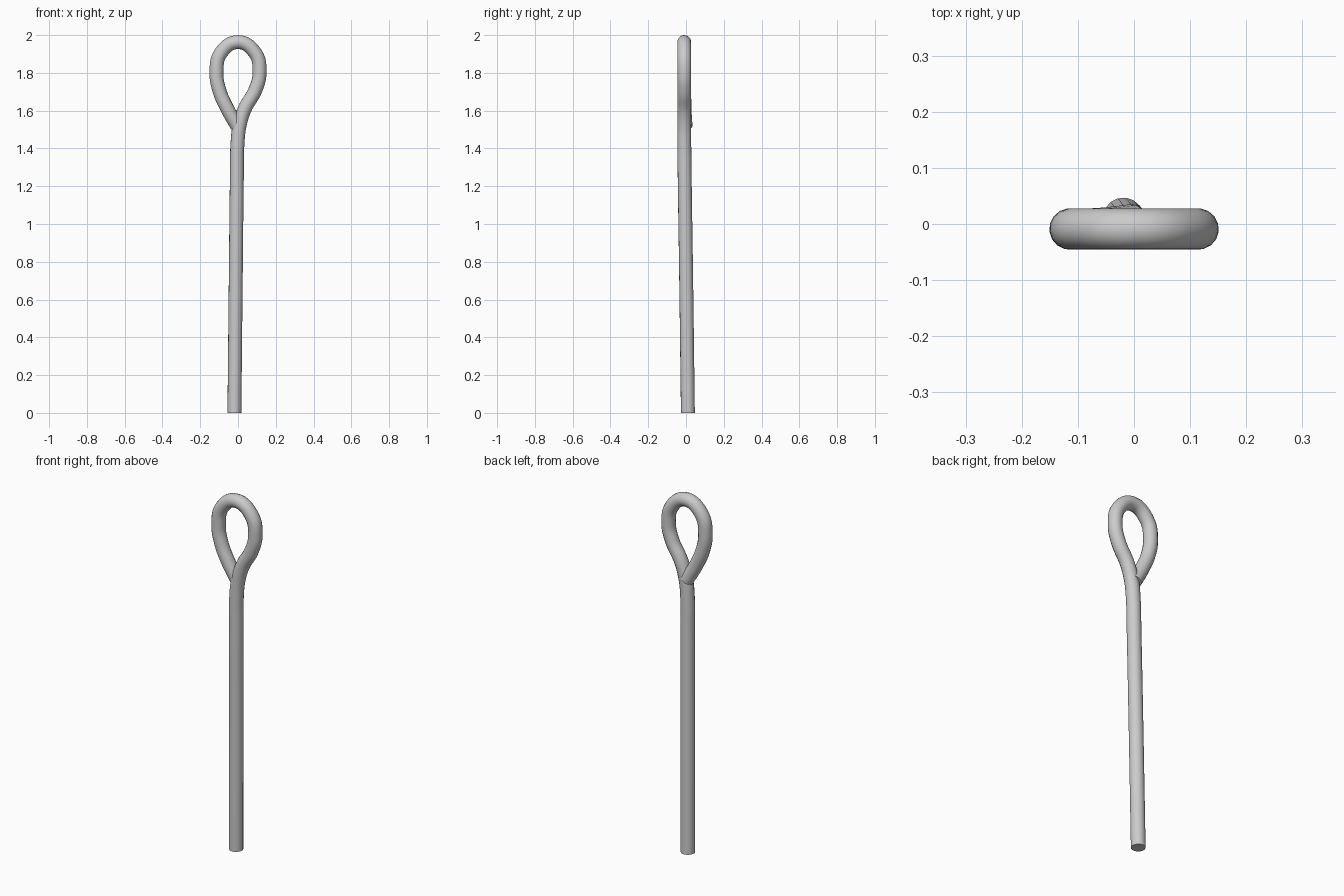
import bpy, math

if "Cube" in bpy.data.objects:
    bpy.data.objects.remove(bpy.data.objects["Cube"])

RADIUS = 0.037

# Centre line: bottom of shaft, up the right side, over the eye, down to the cut end
path = [
    (-0.019, 0.010, 0.0), (-0.012, 0.001, 0.7), (-0.006, -0.007, 1.25),
    (-0.003, -0.009, 1.42), (0.008, -0.009, 1.52), (0.036, -0.009, 1.61),
    (0.092, -0.009, 1.71), (0.114, -0.009, 1.80), (0.091, -0.009, 1.905),
    (0.0, -0.009, 1.963),
    (-0.091, -0.009, 1.905), (-0.114, -0.009, 1.80), (-0.098, -0.009, 1.705),
    (-0.058, -0.008, 1.613), (-0.004, -0.002, 1.518),
]

# Bent rod with a round section and closed ends
curve = bpy.data.curves.new("eye_rod", 'CURVE')
curve.dimensions = '3D'
curve.resolution_u = 8
curve.bevel_depth = RADIUS
curve.bevel_resolution = 6
curve.use_fill_caps = True
spline = curve.splines.new('BEZIER')
spline.bezier_points.add(len(path) - 1)
for point, co in zip(spline.bezier_points, path):
    point.co = co
    point.handle_left_type = point.handle_right_type = 'AUTO'

rod = bpy.data.objects.new("eye_rod", curve)
bpy.context.collection.objects.link(rod)
bpy.context.view_layer.objects.active = rod
rod.select_set(True)
bpy.ops.object.convert(target='MESH')
bpy.ops.object.shade_smooth_by_angle(angle=math.radians(40))
